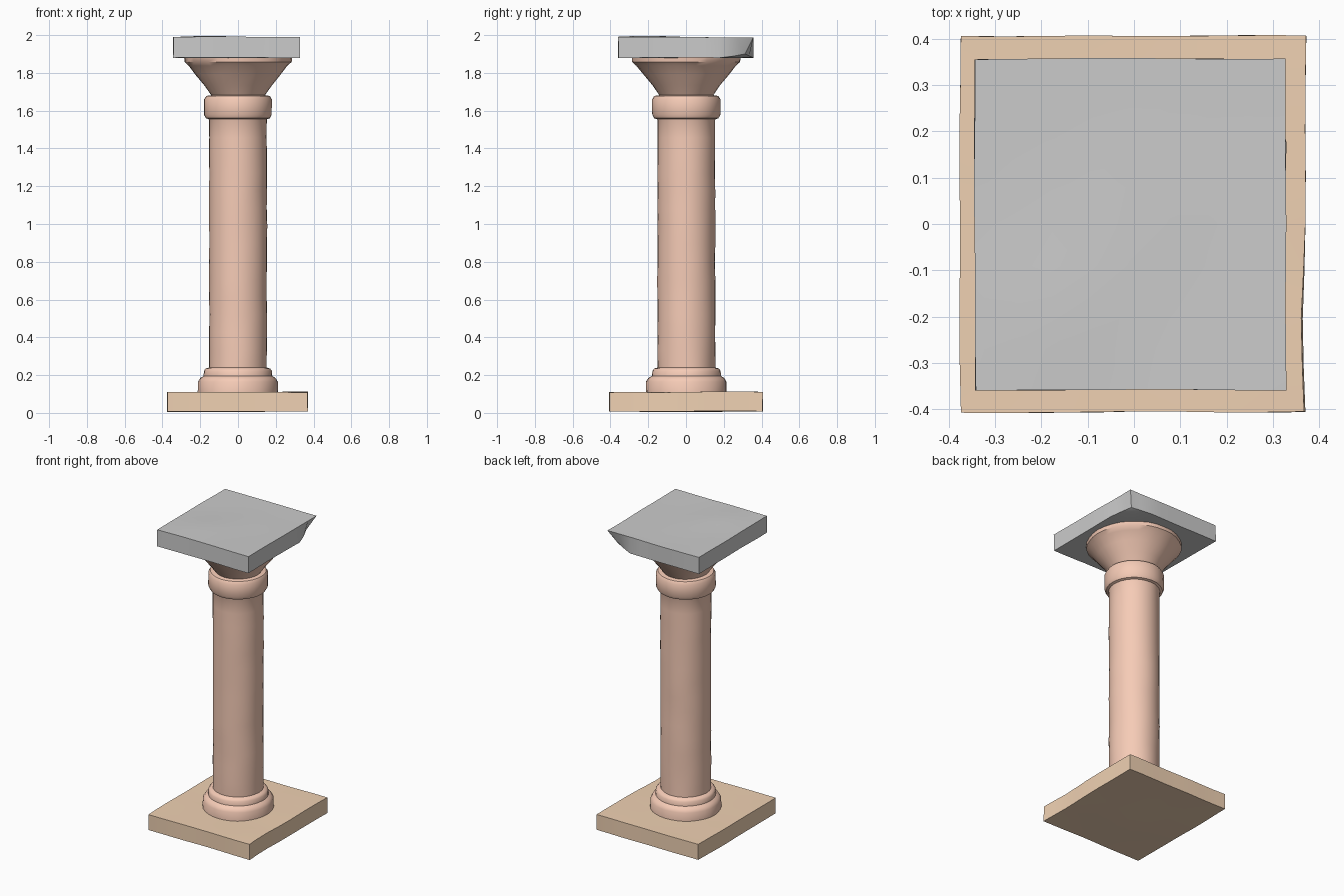
import bpy, bmesh, math
from mathutils import Vector, noise

if "Cube" in bpy.data.objects:
    bpy.data.objects.remove(bpy.data.objects["Cube"])


def finish(bm, name, color=None, angle=30):
    bmesh.ops.recalc_face_normals(bm, faces=bm.faces)
    mesh = bpy.data.meshes.new(name)
    bm.to_mesh(mesh)
    bm.free()
    ob = bpy.data.objects.new(name, mesh)
    bpy.context.collection.objects.link(ob)
    if color:
        mat = bpy.data.materials.new(name + "_color")
        mat.diffuse_color = color
        mat.use_nodes = True
        mat.node_tree.nodes["Principled BSDF"].inputs["Base Color"].default_value = mat.diffuse_color
        mesh.materials.append(mat)
    bpy.ops.object.select_all(action='DESELECT')
    ob.select_set(True)
    bpy.context.view_layer.objects.active = ob
    bpy.ops.object.shade_smooth_by_angle(angle=math.radians(angle))
    return ob


def slab(lo, hi, wear):
    """Subdivided box with slightly uneven, weathered faces."""
    lo, hi = Vector(lo), Vector(hi)
    bm = bmesh.new()
    bmesh.ops.create_cube(bm, size=1)
    flat = [e for e in bm.edges if abs(e.verts[0].co.z - e.verts[1].co.z) < 0.1]
    bmesh.ops.subdivide_edges(bm, edges=flat, cuts=7, use_grid_fill=True)
    for v in bm.verts:
        t = v.co + Vector((0.5, 0.5, 0.5))
        p = Vector([lo[i] + t[i] * (hi[i] - lo[i]) for i in range(3)])
        v.co = p + noise.noise_vector(p * 4 + Vector((3, 1, 7))) * wear
    return bm


# base slab, with the right edge worn slightly inward
bm = slab((-0.374, -0.405, 0.007), (0.37, 0.406, 0.11), 0.004)
for v in bm.verts:
    if v.co.x > 0.35:
        v.co.x -= 0.009 * max(0, 1 - abs(v.co.y + 0.2) / 0.25)
finish(bm, "base_slab", (0.87, 0.64, 0.45, 1))

# column: foot moulding, shaft, neck ring and flared capital in one lathe
profile = [(0.213, 0.10), (0.213, 0.165), (0.200, 0.185), (0.182, 0.195),
           (0.180, 0.222), (0.170, 0.235), (0.152, 0.240)]
profile += [(0.153, 0.24 + 1.31 * i / 14) for i in range(1, 15)]
profile += [(0.155, 1.555), (0.170, 1.560), (0.179, 1.578), (0.179, 1.660),
            (0.168, 1.678), (0.142, 1.682), (0.180, 1.735), (0.225, 1.790),
            (0.262, 1.838), (0.285, 1.858), (0.288, 1.885)]
bm = bmesh.new()
SIDES = 32
rings = []
for r, z in profile:
    ring = []
    for i in range(SIDES):
        a = 2 * math.pi * i / SIDES
        p = Vector((r * math.cos(a), r * math.sin(a) + 0.002, z))
        k = 1 + 0.022 * noise.noise(p * 9)
        ring.append(bm.verts.new((p.x * k, p.y * k, z)))
    rings.append(ring)
for a, b in zip(rings, rings[1:]):
    for i in range(SIDES):
        j = (i + 1) % SIDES
        bm.faces.new((a[i], a[j], b[j], b[i]))
finish(bm, "column", (0.92, 0.60, 0.47, 1), 40)

# top slab, with the underside of one corner broken away
bm = slab((-0.344, -0.358, 1.88), (0.328, 0.357, 1.989), 0.004)
for v in bm.verts:
    d = (0.328 - v.co.x) + (0.357 - v.co.y)
    if d < 0.16 and v.co.z < 1.93:
        s = (0.16 - d) / 0.16
        v.co += Vector((-0.045, -0.045, 0.02)) * s
    if v.co.z > 1.95:
        q = (v.co.x + 0.15) ** 2 + (v.co.y + 0.2) ** 2
        v.co.z += 0.008 * math.exp(-q / 0.02)
finish(bm, "top_slab")
